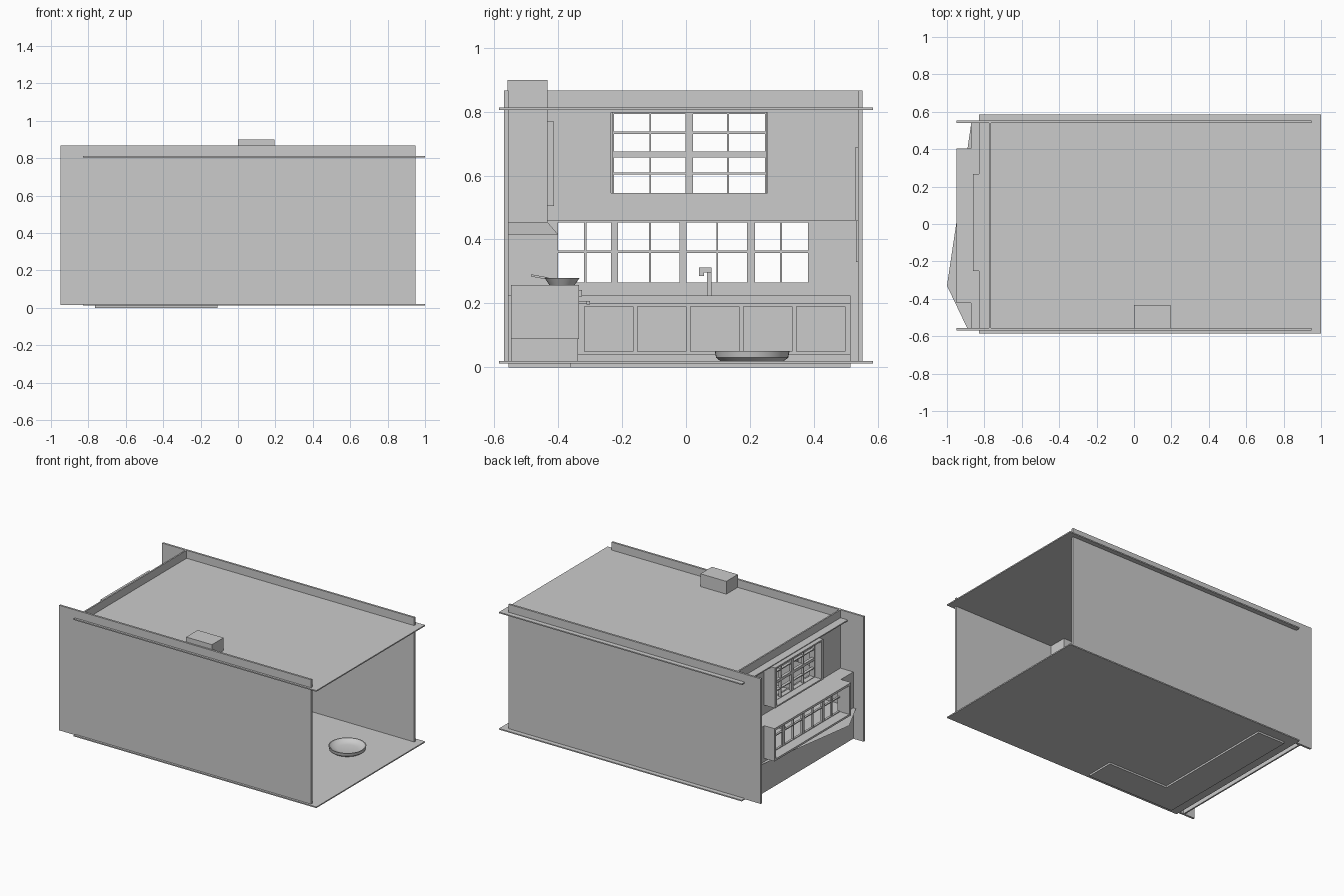
import bpy, bmesh, math
from mathutils import Matrix, Vector

if "Cube" in bpy.data.objects:
    bpy.data.objects.remove(bpy.data.objects["Cube"])


def finish(name, bm, smooth=False):
    me = bpy.data.meshes.new(name)
    bmesh.ops.recalc_face_normals(bm, faces=bm.faces)
    bm.to_mesh(me)
    bm.free()
    ob = bpy.data.objects.new(name, me)
    bpy.context.collection.objects.link(ob)
    if smooth:
        bpy.ops.object.select_all(action='DESELECT')
        ob.select_set(True)
        bpy.context.view_layer.objects.active = ob
        bpy.ops.object.shade_smooth_by_angle(angle=math.radians(35))
    return ob


def add_box(bm, x, y, z):
    c = Vector(((x[0] + x[1]) / 2, (y[0] + y[1]) / 2, (z[0] + z[1]) / 2))
    s = (x[1] - x[0], y[1] - y[0], z[1] - z[0])
    bmesh.ops.create_cube(bm, size=1, matrix=Matrix.Translation(c) @ Matrix.Diagonal((*s, 1)))


def boxes(name, *items):
    bm = bmesh.new()
    for it in items:
        add_box(bm, *it)
    return finish(name, bm)


def holed_panel(name, x, y, z, holes_y, holes_z):
    """Upright panel across y with a lattice of rectangular holes."""
    bm = bmesh.new()
    zs = [z[0]] + [v for h in holes_z for v in h] + [z[1]]
    ys = [y[0]] + [v for h in holes_y for v in h] + [y[1]]
    for i in range(0, len(zs), 2):
        add_box(bm, x, y, (zs[i], zs[i + 1]))
    for h in holes_z:
        for i in range(0, len(ys), 2):
            add_box(bm, x, (ys[i], ys[i + 1]), h)
    return finish(name, bm)


def prism(name, pts, z0, z1):
    bm = bmesh.new()
    f = bm.faces.new([bm.verts.new((px, py, z0)) for px, py in pts])
    if z1 > z0:
        r = bmesh.ops.extrude_face_region(bm, geom=[f])
        bmesh.ops.translate(bm, vec=(0, 0, z1 - z0),
                            verts=[v for v in r['geom'] if isinstance(v, bmesh.types.BMVert)])
        
    return finish(name, bm)


def lathe(name, prof, loc, n=32):
    bm = bmesh.new()
    rings = [[bm.verts.new((loc[0] + r * math.cos(2 * math.pi * i / n),
                            loc[1] + r * math.sin(2 * math.pi * i / n), h))
              for i in range(n)] for r, h in prof]
    for a, b in zip(rings, rings[1:]):
        for i in range(n):
            bm.faces.new((a[i], a[(i + 1) % n], b[(i + 1) % n], b[i]))
    bm.faces.new(rings[0])
    bm.faces.new(rings[-1])
    return finish(name, bm, True)


# room shell
boxes("floor", ((-.83, 1), (-.585, .585), (.012, .02)))
boxes("ceiling", ((-.83, 1), (-.585, .585), (.805, .813)))
boxes("front_wall", ((-.95, .95), (-.57, -.556), (.015, .867)))
boxes("rear_wall", ((-.95, .95), (.539, .553), (.015, .867)))

# stepped window wall: upper part, ledge, lower part
WY = (-.556, .539)
holed_panel("upper_window_wall", (-.775, -.765), WY, (.47, .867), [(-.235, .255)], [(.545, .797)])
boxes("window_ledge", ((-.872, -.765), WY, (.46, .47)))
holed_panel("lower_window_wall", (-.872, -.862), WY, (.015, .46), [(-.402, .387)], [(.26, .453)])

# projecting window casings
holed_panel("upper_window_casing", (-.86, -.775), (-.25, .268), (.533, .808), [(-.23, .25)], [(.543, .798)])
holed_panel("lower_window_casing", (-.95, -.872), (-.422, .403), (.247, .47), [(-.402, .387)], [(.26, .455)])

# glazing bars
holed_panel("upper_sashes", (-.81, -.79), (-.25, .268), (.533, .808),
            [(-.225, -.114), (-.109, -.002), (.022, .129), (.135, .247)],
            [(.546, .603), (.609, .657), (.676, .731), (.738, .793)])
holed_panel("lower_sashes", (-.88, -.866), (-.41, .395), (.25, .465),
            [(-.400, -.319), (-.312, -.234), (-.213, -.116), (-.109, -.02),
             (.002, .095), (.1, .191), (.216, .295), (.3, .382)],
            [(.265, .358), (.365, .453)])

# base cabinets, L-shaped
def ell(xb, xf, xe, yb, yf, ye):
    return [(xb, ye), (xb, yb), (xe, yb), (xe, yf), (xf, yf), (xf, ye)]


prism("cabinet_plinth", ell(-.765, -.56, -.11, -.556, -.36, .515), 0, .04)
prism("base_cabinets", ell(-.86, -.55, -.11, -.556, -.345, .515), .04, .198)
prism("countertop", ell(-.862, -.535, -.11, -.556, -.335, .515), .198, .225)
# thin counter sheet running out past the wall
prism("counter_overrun", [(-.862, .539), (-.87, .539), (-1, -.33), (-.892, -.556), (-.862, -.556)], .225, .225)

# cabinet doors
bm = bmesh.new()
for i in range(5):
    y = -.32 + i * .166
    add_box(bm, (-.55, -.544), (y, y + .155), (.05, .19))
for i in range(2):
    x = -.53 + i * .208
    add_box(bm, (x, x + .198), (-.345, -.339), (.05, .19))
finish("cabinet_doors", bm)

# wall cabinets
bm = bmesh.new()
add_box(bm, (-.765, -.12), (-.556, -.433), (.505, .77))
for i in range(3):
    x = -.76 + i * .213
    add_box(bm, (x, x + .205), (-.433, -.413), (.505, .77))
finish("wall_cabinets", bm)

# tap
boxes("tap", ((-.79, -.776), (.066, .08), (.225, .312)),
      ((-.79, -.70), (.055, .08), (.297, .312)),
      ((-.715, -.70), (.04, .057), (.285, .313)))

# stove
boxes("stove_base", ((-.1, .295), (-.548, -.338), (.02, .088)))
boxes("stove_body", ((-.105, .3), (-.548, -.335), (.088, .257)))
boxes("oven_handle", ((-.07, .265), (-.312, -.3), (.197, .208)),
      ((-.06, -.045), (-.335, -.31), (.198, .207)),
      ((.24, .255), (-.335, -.31), (.198, .207)))
boxes("stove_knobs", *[((x, x + .02), (-.335, -.325), (.222, .242)) for x in (-.07, 0, .07, .14, .21)])

# extractor hood
boxes("hood_flue", ((0, .195), (-.558, -.434), (.45, .9)))
bm = bmesh.new()
add_box(bm, (-.105, .3), (-.556, -.4), (.415, .455))
for v in bm.verts:
    if v.co.z > .44:
        v.co.x = .0975 + (v.co.x - .0975) * .6
        if v.co.y > -.5:
            v.co.y = -.434
finish("hood_canopy", bm)

# frying pan
lathe("pan", [(.04, .258), (.055, .28), (.051, .28), (.037, .263)], (.18, -.388))
bm = bmesh.new()
add_box(bm, (.172, .188), (-.485, -.43), (.274, .281))
for v in bm.verts:
    if v.co.y < -.45:
        v.co.z += .01
finish("pan_handle", bm)

# round basin on the floor
lathe("floor_basin", [(.1, .02), (.113, .03), (.117, .051), (.111, .051), (.095, .036), (.06, .029)], (.68, .207), 40)

# panels hung on the rear wall
boxes("wall_frames", ((-.3, 0), (.53, .54), (.46, .69)), ((.1, .35), (.532, .54), (.33, .46)))
